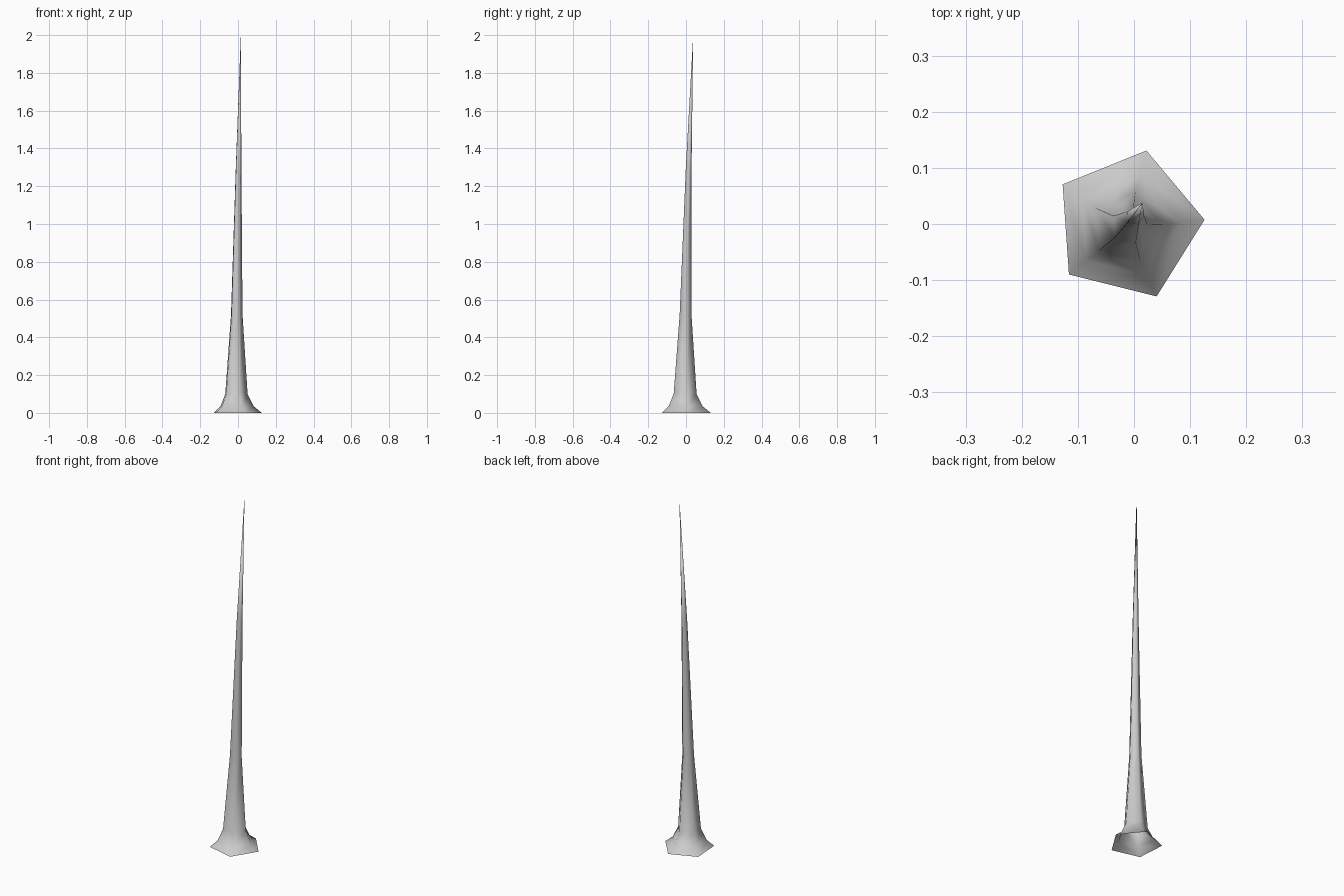
import bpy, bmesh
from math import cos, sin, radians

if "Cube" in bpy.data.objects:
    bpy.data.objects.remove(bpy.data.objects["Cube"])

SIDES = 5
START = radians(4)

# Rings of the leaning spike: z, centre x, centre y, radius
RINGS = [
    (0.0, -0.011, -0.002, 0.137),
    (0.035, -0.012, -0.004, 0.095),
    (0.10, -0.013, -0.006, 0.064),
    (0.52, -0.009, -0.003, 0.033),
    (1.30, 0.002, 0.014, 0.016),
]
TIP = (0.015, 0.038, 2.0)

bm = bmesh.new()


def ring(z, cx, cy, r):
    angles = [START + radians(360 / SIDES) * i for i in range(SIDES)]
    return [bm.verts.new((cx + r * cos(a), cy + r * sin(a), z)) for a in angles]


# Flared foot and tapering shaft, open underneath
loops = [ring(*r) for r in RINGS]
for low, high in zip(loops, loops[1:]):
    for i in range(SIDES):
        j = (i + 1) % SIDES
        bm.faces.new((low[i], low[j], high[j], high[i]))

# Pointed tip
tip = bm.verts.new(TIP)
for i in range(SIDES):
    bm.faces.new((loops[-1][i], loops[-1][(i + 1) % SIDES], tip))

for f in bm.faces:
    f.smooth = True
mesh = bpy.data.meshes.new("spike")
bm.to_mesh(mesh)
bm.free()
spike = bpy.data.objects.new("spike", mesh)
bpy.context.collection.objects.link(spike)
